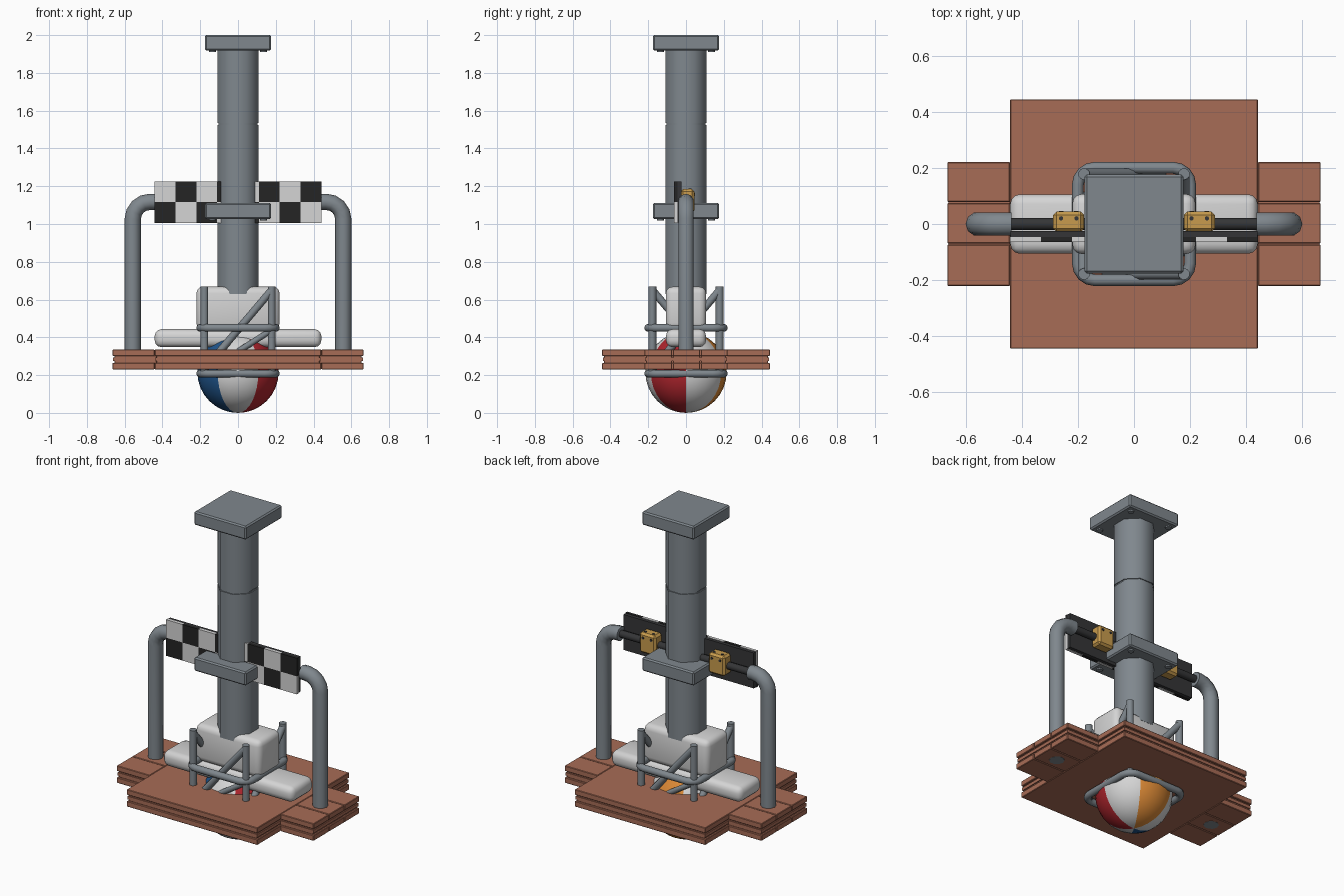
import bpy, bmesh, math
from mathutils import Vector, Matrix

if "Cube" in bpy.data.objects:
    bpy.data.objects.remove(bpy.data.objects["Cube"])


def mat(name, r, g, b):
    m = bpy.data.materials.new(name)
    m.diffuse_color = (r, g, b, 1)
    m.use_nodes = True
    m.node_tree.nodes["Principled BSDF"].inputs["Base Color"].default_value = m.diffuse_color
    return m


GREY = mat("steel grey", 0.215, 0.245, 0.27)
BROWN = mat("brown wood", 0.39, 0.15, 0.093)
WHITE = mat("off white", 0.66, 0.66, 0.66)
BLACK = mat("black", 0.018, 0.018, 0.018)
DARK = mat("dark grey", 0.035, 0.036, 0.038)
OCHRE = mat("ochre clamp", 0.58, 0.33, 0.075)
RED = mat("ball red", 0.42, 0.018, 0.026)
BLUE = mat("ball blue", 0.014, 0.09, 0.26)
ORANGE = mat("ball orange", 0.68, 0.24, 0.035)


def add(name, bm, *mats, smooth=None):
    me = bpy.data.meshes.new(name)
    bmesh.ops.recalc_face_normals(bm, faces=bm.faces)
    bm.to_mesh(me)
    bm.free()
    for m in mats:
        me.materials.append(m)
    ob = bpy.data.objects.new(name, me)
    bpy.context.collection.objects.link(ob)
    if smooth:
        bpy.ops.object.select_all(action='DESELECT')
        ob.select_set(True)
        bpy.context.view_layer.objects.active = ob
        bpy.ops.object.shade_smooth_by_angle(angle=math.radians(smooth))
    return ob


def box(name, m, x, y, z, bevel=0.0, seg=1):
    """Box from (min, max) ranges."""
    bm = bmesh.new()
    bmesh.ops.create_cube(bm, size=1)
    for v in bm.verts:
        v.co = [r[0] if c < 0 else r[1] for c, r in zip(v.co, (x, y, z))]
    if bevel:
        bmesh.ops.bevel(bm, geom=bm.edges[:], offset=bevel, segments=seg, profile=0.5, affect='EDGES')
    return add(name, bm, m, smooth=40 if seg > 1 else None)


def rod(name, m, a, b, r, sides=10, r2=None, turn=0):
    """Cylinder between two points."""
    a, b = Vector(a), Vector(b)
    bm = bmesh.new()
    bmesh.ops.create_cone(bm, cap_ends=True, segments=sides, radius1=r,
                          radius2=r if r2 is None else r2, depth=(b - a).length)
    q = (b - a).to_track_quat('Z', 'Y').to_matrix().to_4x4()
    bm.transform(Matrix.Translation((a + b) / 2) @ q @ Matrix.Rotation(turn, 4, 'Z'))
    return add(name, bm, m, smooth=46)


def pipe(name, m, pts, r, cyclic=False):
    """Round tube swept along a polyline."""
    cu = bpy.data.curves.new(name, 'CURVE')
    cu.dimensions = '3D'
    cu.bevel_depth = r
    cu.bevel_resolution = 3
    cu.use_fill_caps = True
    sp = cu.splines.new('POLY')
    sp.points.add(len(pts) - 1)
    for p, c in zip(sp.points, pts):
        p.co = (*c, 1)
    sp.use_cyclic_u = cyclic
    tmp = bpy.data.objects.new(name + "_path", cu)
    bpy.context.collection.objects.link(tmp)
    me = bpy.data.meshes.new_from_object(tmp.evaluated_get(bpy.context.evaluated_depsgraph_get()))
    bpy.data.objects.remove(tmp)
    bm = bmesh.new()
    bm.from_mesh(me)
    bpy.data.meshes.remove(me)
    return add(name, bm, m, smooth=46)


def arc(cx, cy, r, a0, a1, n=4):
    return [(cx + r * math.cos(math.radians(a0 + (a1 - a0) * i / n)),
             cy + r * math.sin(math.radians(a0 + (a1 - a0) * i / n))) for i in range(n + 1)]


# central eight-sided column in two lengths with a narrow joint
R = 0.108 / math.cos(math.pi / 8)
rod("lower_column", GREY, (0, 0, 0.63), (0, 0, 1.525), R, 8, turn=math.pi / 8)
rod("column_joint", GREY, (0, 0, 1.52), (0, 0, 1.54), R * 0.95, 8, turn=math.pi / 8)
rod("upper_column", GREY, (0, 0, 1.535), (0, 0, 1.93), R, 8, turn=math.pi / 8)

# flange plates with bolts underneath
for name, z0, z1 in (("top_flange", 1.918, 2.0), ("middle_flange", 1.027, 1.11)):
    box(name, GREY, (-0.176, 0.176), (-0.176, 0.176), (z0, z1), 0.008)
    for sx in (-1, 1):
        for sy in (-1, 1):
            rod(name + "_bolt", GREY, (sx * 0.135, sy * 0.135, z0 - 0.008),
                (sx * 0.135, sy * 0.135, z0 + 0.01), 0.018, 8)

# wooden deck: three layers of planks with a wide cross panel
for layer, z0, z1, s in (("bottom", 0.23, 0.264, 0), ("core", 0.262, 0.304, 0.01),
                         ("top", 0.302, 0.335, 0)):
    box(layer + "_deck_panel", BROWN, (-0.441 + s, 0.441 - s), (-0.444 + s, 0.444 - s), (z0, z1), 0.003)
    for sx in (-1, 1):
        for y0, y1 in ((-0.221, -0.073), (-0.069, 0.075), (0.079, 0.221)):
            xs = sorted((sx * (0.442 - s), sx * (0.665 - s)))
            box(layer + "_end_plank", BROWN, xs, (max(y0, s - 0.221), min(y1, 0.221 - s)), (z0, z1), 0.003)
box("middle_layer", BROWN, (-0.661, 0.661), (-0.217, 0.217), (0.274, 0.293))
box("middle_layer_cross", BROWN, (-0.438, 0.438), (-0.44, 0.44), (0.274, 0.293))

# striped ball, six wedges around the vertical axis
bm = bmesh.new()
bmesh.ops.create_uvsphere(bm, u_segments=24, v_segments=16, radius=0.215)
bm.transform(Matrix.Translation((0, 0, 0.215)))
wedge = [0, 1, 0, 2, 0, 3]  # white, orange, white, blue, white, red
for f in bm.faces:
    c = f.calc_center_median()
    f.material_index = wedge[int(math.degrees(math.atan2(c.y, c.x)) % 360 // 60)]
add("striped_ball", bm, WHITE, ORANGE, BLUE, RED, smooth=60)

# white body and cross bar
box("white_body", WHITE, (-0.22, 0.22), (-0.107, 0.107), (0.44, 0.668), 0.035, 3)
box("white_cross_bar", WHITE, (-0.441, 0.441), (-0.106, 0.106), (0.348, 0.443), 0.035, 3)

# cage around the body: posts, rounded rings, diagonal braces
P = 0.178
for sx in (-1, 1):
    for sy in (-1, 1):
        rod("cage_post", GREY, (sx * P, sy * P, 0.2), (sx * P, sy * P, 0.67), 0.021)
outline = []
for a, (sx, sy) in zip((0, 90, 180, 270), ((1, 1), (-1, 1), (-1, -1), (1, -1))):
    outline += arc(sx * 0.14, sy * 0.14, 0.06, a, a + 90)
for z in (0.45, 0.208):
    pipe("cage_ring", GREY, [(x, y, z) for x, y in outline], 0.021, True)
for k in range(4):
    t = Matrix.Rotation(k * math.pi / 2, 3, 'Z')
    rod("cage_brace", GREY, t @ Vector((P, -P, 0.65)), t @ Vector((-P, -P, 0.23)), 0.02)
for s in (1, -1):
    rod("lower_brace", GREY, (s * 0.18, s * -0.18, 0.44), (s * 0.0, s * -0.17, 0.325), 0.016)

# side arms bending inward, with thin rods carrying the sign
for s in (-1, 1):
    path = [(0.557, 0.229)] + arc(0.467, 1.027, 0.09, 0, 90, 4) + [(0.437, 1.117)]
    pipe("side_arm", GREY, [(s * x, 0, z) for x, z in path], 0.043)
    rod("sign_rod", DARK, (s * 0.08, 0, 1.117), (s * 0.45, 0, 1.117), 0.022)
    # clamp holding the sign, with bolt heads
    xs = sorted((s * 0.178, s * 0.288))
    box("sign_clamp", OCHRE, xs, (-0.028, 0.044), (1.06, 1.184), 0.012)
    for x in (0.205, 0.26):
        rod("clamp_bolt", DARK, (s * x, 0.02, 1.18), (s * x, 0.02, 1.187), 0.008, 8)
        rod("clamp_bolt", DARK, (s * x, 0.04, 1.155), (s * x, 0.047, 1.155), 0.008, 8)

# checkered sign: dark backing and two rows of eight tiles
box("sign_backing", DARK, (-0.44, 0.44), (-0.046, -0.025), (1.008, 1.224))
for i in range(8):
    for j in range(2):
        x, z = -0.442 + i * 0.1105, 1.006 + j * 0.11
        box("sign_tile", BLACK if (i + j) % 2 == 0 else WHITE,
            (x, x + 0.1105), (-0.064, -0.046), (z, z + 0.11))
